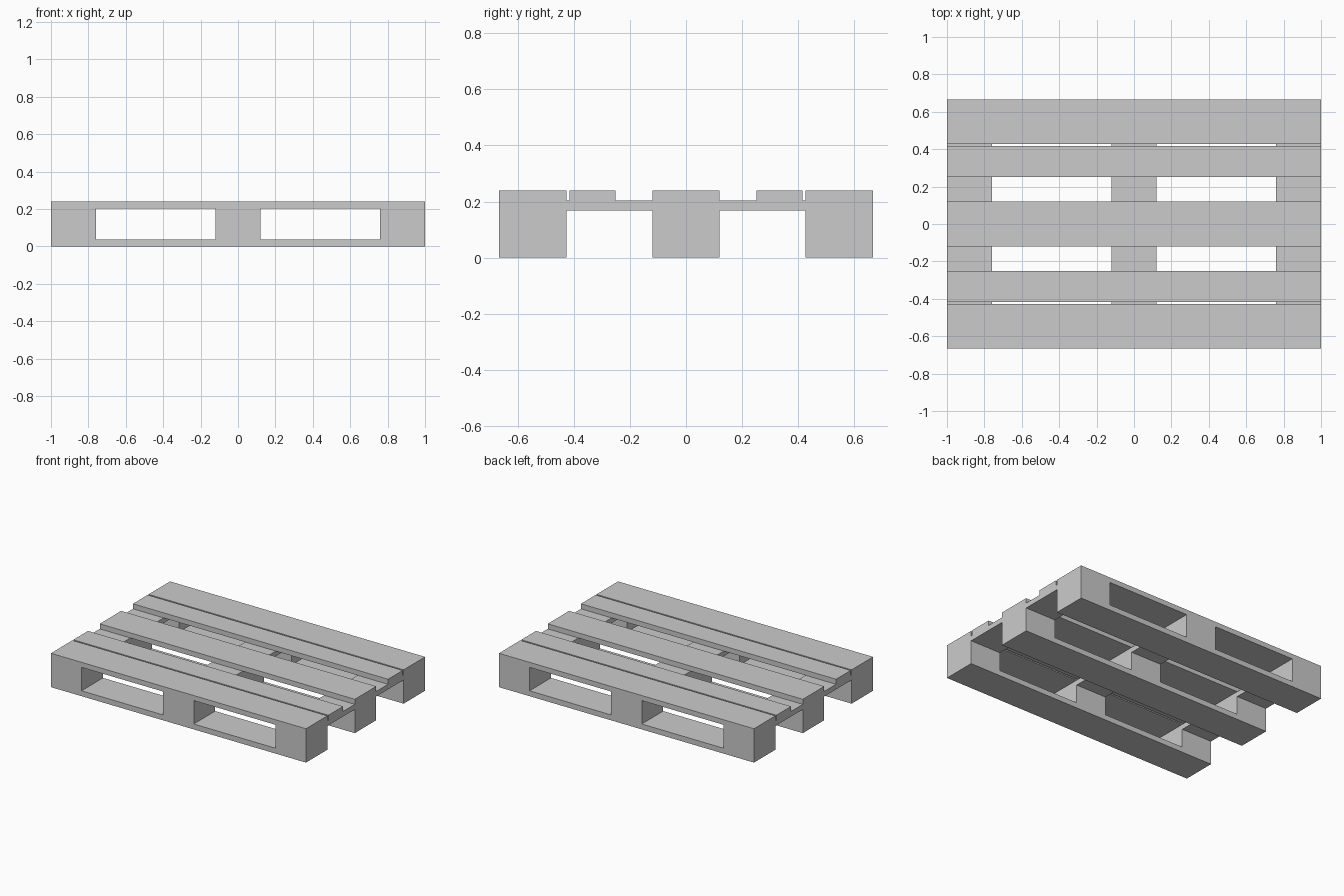
import bpy, bmesh

if "Cube" in bpy.data.objects:
    bpy.data.objects.remove(bpy.data.objects["Cube"])

HALF_L, HALF_W, HEIGHT = 1.0, 0.6667, 0.24
BLOCK = 0.12                       # half size of the blocks
OUTER = HALF_W - 2 * BLOCK         # inner edge of the outer skids
DECK, STRINGER, BASE = 0.204, 0.168, 0.038


def box(name, x, y, z):
    """Box spanning the given (min, max) ranges."""
    bm = bmesh.new()
    bmesh.ops.create_cube(bm, size=1)
    for v in bm.verts:
        for i, (lo, hi) in enumerate((x, y, z)):
            v.co[i] = lo if v.co[i] < 0 else hi
    mesh = bpy.data.meshes.new(name)
    bm.to_mesh(mesh)
    bm.free()
    ob = bpy.data.objects.new(name, mesh)
    bpy.context.collection.objects.link(ob)
    return ob


# Cutters for the fork openings, running through all three skids
cutters = []
for side, x in (("left", (-0.76, -BLOCK)), ("right", (BLOCK, 0.76))):
    c = box(f"{side}_fork_cutter", x, (-1, 1), (BASE, DECK))
    c.hide_render = True
    c.display_type = 'WIRE'
    cutters.append(c)

# Skids: base board, blocks and top board as one piece with two openings
for name, y in (("front_skid", (-HALF_W, -OUTER)),
                ("middle_skid", (-BLOCK, BLOCK)),
                ("back_skid", (OUTER, HALF_W))):
    skid = box(name, (-HALF_L, HALF_L), y, (0, HEIGHT))
    for c in cutters:
        mod = skid.modifiers.new("fork_opening", 'BOOLEAN')
        mod.operation = 'DIFFERENCE'
        mod.solver = 'EXACT'
        mod.object = c

for side, y_gap, y_board in (("front", (-OUTER, -BLOCK), (-0.416, -0.252)),
                             ("back", (BLOCK, OUTER), (0.252, 0.416))):
    # Cross stringers joining neighbouring skids
    for pos, x in (("left", (-HALF_L, -0.76)), ("centre", (-BLOCK, BLOCK)),
                   ("right", (0.76, HALF_L))):
        box(f"{side}_{pos}_stringer", x, y_gap, (STRINGER, DECK))
    # Narrow deck board resting on the stringers
    box(f"{side}_deck_board", (-HALF_L, HALF_L), y_board, (DECK, HEIGHT))
